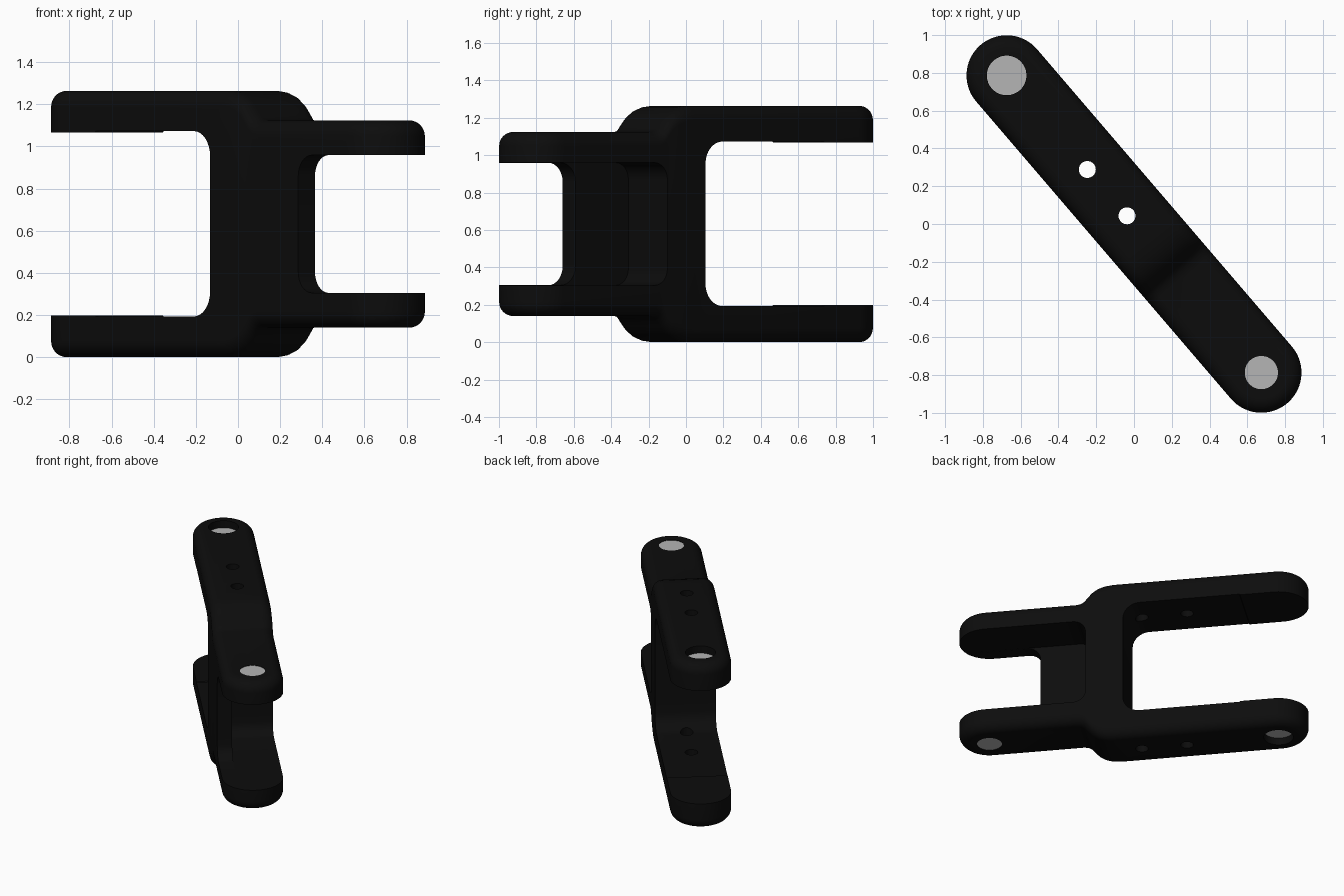
import bpy, bmesh, math
from mathutils import Matrix

if "Cube" in bpy.data.objects:
    bpy.data.objects.remove(bpy.data.objects["Cube"])

HALF, RAD, FIL, H = 1.036, 0.2125, 0.075, 1.264
MID = H / 2
TURN = Matrix.Rotation(math.radians(-49.4), 4, 'Z')   # link lies diagonally


def material(name, v):
    m = bpy.data.materials.new(name)
    m.diffuse_color = (v, v, v, 1)
    m.use_nodes = True
    m.node_tree.nodes["Principled BSDF"].inputs["Base Color"].default_value = m.diffuse_color
    return m


black = material("matte black", 0.0038)
silver = material("silver grey", 0.46)


def finish(bm, name, mat):
    bmesh.ops.recalc_face_normals(bm, faces=bm.faces)
    bm.transform(TURN)
    me = bpy.data.meshes.new(name)
    bm.to_mesh(me)
    bm.free()
    me.materials.append(mat)
    ob = bpy.data.objects.new(name, me)
    bpy.context.collection.objects.link(ob)
    return ob


def prism(name, pts, t0, t1):
    """Side profile (along, height) extruded across the link."""
    bm = bmesh.new()
    f = bm.faces.new([bm.verts.new((s, t0, z)) for s, z in pts])
    r = bmesh.ops.extrude_face_region(bm, geom=[f])
    bmesh.ops.translate(bm, vec=(0, t1 - t0, 0),
                        verts=[v for v in r['geom'] if isinstance(v, bmesh.types.BMVert)])
    return finish(bm, name, black)


def cylinder(name, s, r, z0, z1, mat, segs=40):
    bm = bmesh.new()
    bmesh.ops.create_cone(bm, cap_ends=True, segments=segs, radius1=r, radius2=r,
                          depth=z1 - z0, matrix=Matrix.Translation((s, 0, (z0 + z1) / 2)))
    return finish(bm, name, mat)


def rounded_gap(wall, far, z0, z1, r, step=()):
    """Gap profile open at 'far', with rounded corners against 'wall'."""
    d = 1 if far > wall else -1
    pts = []
    for k in range(9):
        a = math.pi / 2 * k / 8
        pts.append((wall + d * r * (1 - math.sin(a)), z0 + r * (1 - math.cos(a))))
    low = [(x, z0 + o) for x, o in step] + [(far, z0 + (step[-1][1] if step else 0))]
    lower = low[::-1] + pts
    return lower + [(x, z0 + z1 - z) for x, z in lower[::-1]]


# Main body: stadium outline with a shoulder in the height and filleted rims
shoulder = [(0.12, H), (0.18, 1.257), (0.23, 1.24), (0.27, 1.212),
            (0.30, 1.178), (0.325, 1.147), (0.35, 1.13), (0.385, 1.124)]


def height(s):
    if s <= shoulder[0][0]:
        return H
    for (a, za), (b, zb) in zip(shoulder, shoulder[1:]):
        if s <= b:
            return za + (zb - za) * (s - a) / (b - a)
    return shoulder[-1][1]


N = 18


def half_outline(w):
    cap = [math.pi / 2 * k / N for k in range(N + 1)]
    left = [(-HALF - w * math.cos(a), w * math.sin(a)) for a in cap]
    right = [(HALF + w * math.cos(a), w * math.sin(a)) for a in cap[::-1]]
    return left + [(s, w) for s, _ in shoulder] + right


bm = bmesh.new()
rings = []
for sign in (-1, 1):
    for k in (range(9) if sign > 0 else range(8, -1, -1)):
        a = math.pi / 2 * k / 8
        half = half_outline(RAD - FIL * (1 - math.cos(a)))
        loop = half + [(s, -t) for s, t in half[-2:0:-1]]
        rings.append([bm.verts.new((s, t, MID + sign * (height(s) - FIL * (1 - math.sin(a)) - MID)))
                      for s, t in loop])
n = len(rings[0])
for lo, hi in zip(rings, rings[1:]):
    for i in range(n):
        j = (i + 1) % n
        bm.faces.new((lo[i], lo[j], hi[j], hi[i]))
for ring in (rings[0], rings[-1]):
    for i in range(n // 2):
        quad = [ring[i], ring[i + 1], ring[(n - i - 1) % n], ring[(n - i) % n]]
        bm.faces.new(list(dict.fromkeys(quad)))
body = finish(bm, "link_body", black)

# Cutters: wide fork gap, one-sided pocket, narrow fork gap
cutters = [
    prism("wide_gap", rounded_gap(0.045, -1.5, 0.193, 1.073, 0.12,
                                  ((-0.79, 0), (-0.795, 0.006))), -0.5, 0.5),
    prism("pocket", rounded_gap(0.313, 1.5, 0.304, 0.960, 0.09), -0.108, 0.5),
    prism("narrow_gap", rounded_gap(0.687, 1.5, 0.305, 0.959, 0.1), -0.5, 0.5),
]
# Screw holes through both arms
for s in (-0.38, -0.057):
    cutters.append(cylinder("screw_hole", s, 0.045, -0.2, 1.5, black, 28))
# Blind sockets and their pins, top and bottom
for s, r, top, recess in ((-HALF, 0.105, H, 0.055), (HALF, 0.088, 1.124, 0.003)):
    depth = recess + 0.07
    for side, flip in (("upper", False), ("lower", True)):
        def span(a, b):
            return (H - b, H - a) if flip else (a, b)
        cutters.append(cylinder("socket", s, r, *span(top - depth, top + 0.1), black))
        cylinder(side + ("_wide_pin" if s < 0 else "_narrow_pin"), s, r,
                 *span(top - depth, top - recess), silver)

bpy.context.view_layer.objects.active = body
for c in cutters:
    c.hide_render = True
    m = body.modifiers.new("cut", 'BOOLEAN')
    m.operation, m.solver, m.object = 'DIFFERENCE', 'EXACT', c
    bpy.ops.object.modifier_apply(modifier=m.name)
for c in cutters:
    bpy.data.objects.remove(c)

# Smooth shading with crisp edges
bpy.ops.object.select_all(action='SELECT')
bpy.ops.object.shade_smooth_by_angle(angle=math.radians(30))
